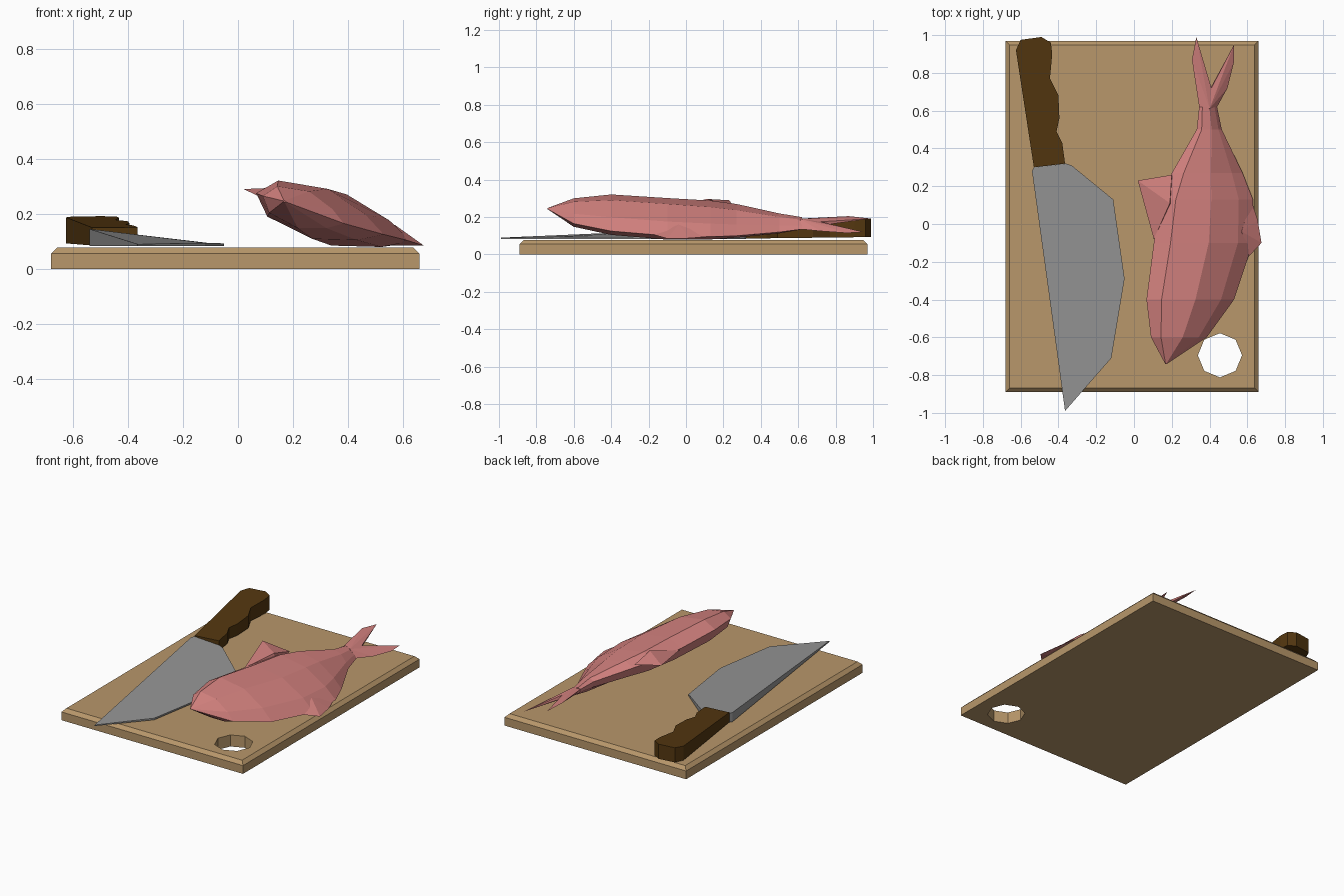
import bpy, bmesh
from mathutils import Vector

if "Cube" in bpy.data.objects:
    bpy.data.objects.remove(bpy.data.objects["Cube"])


def material(name, rgb):
    m = bpy.data.materials.new(name)
    m.diffuse_color = (*rgb, 1)
    m.use_nodes = True
    m.node_tree.nodes["Principled BSDF"].inputs["Base Color"].default_value = m.diffuse_color
    return m


WOOD = material("light wood", (0.48, 0.31, 0.145))
DARK = material("dark wood", (0.088, 0.038, 0.005))
STEEL = material("steel grey", (0.30, 0.30, 0.30))
PINK = material("fish pink", (0.65, 0.22, 0.21))


def finish(name, bm, mat):
    bmesh.ops.recalc_face_normals(bm, faces=bm.faces)
    me = bpy.data.meshes.new(name)
    bm.to_mesh(me)
    bm.free()
    ob = bpy.data.objects.new(name, me)
    bpy.context.collection.objects.link(ob)
    me.materials.append(mat)
    return ob


def loft(name, rings, mat):
    """Closed skin through rings that have equal point counts."""
    bm = bmesh.new()
    vs = [[bm.verts.new(p) for p in r] for r in rings]
    n = len(vs[0])
    for a, b in zip(vs, vs[1:]):
        for i in range(n):
            j = (i + 1) % n
            bm.faces.new((a[i], a[j], b[j], b[i]))
    bm.faces.new(vs[0])
    bm.faces.new(vs[-1])
    return finish(name, bm, mat)


def hull(name, points, mat):
    bm = bmesh.new()
    for p in points:
        bm.verts.new(p)
    bmesh.ops.convex_hull(bm, input=bm.verts)
    loose = [v for v in bm.verts if not v.link_faces]
    bmesh.ops.delete(bm, geom=loose, context='VERTS')
    return finish(name, bm, mat)


# Chopping board with a chamfered top rim
def rect(inset, z):
    x0, x1, y0, y1 = -0.68 + inset, 0.66 - inset, -0.89 + inset, 0.97 - inset
    return [(x0, y0, z), (x1, y0, z), (x1, y1, z), (x0, y1, z)]


board = loft("cutting_board", [rect(0, 0), rect(0, 0.055), rect(0.022, 0.077)], WOOD)

# Octagonal hanging hole
bpy.ops.mesh.primitive_cylinder_add(vertices=8, radius=0.117, depth=0.4,
                                    location=(0.455, -0.695, 0))
cutter = bpy.context.object
cutter.name = "hole_cutter"
cutter.rotation_euler.z = 0
cutter.hide_render = True
cutter.hide_viewport = True
cut = board.modifiers.new("hole", 'BOOLEAN')
cut.operation = 'DIFFERENCE'
cut.solver = 'EXACT'
cut.object = cutter

# Knife blade: wedge, thick at the spine and thin at the cutting edge and tip
blade = [(-0.365, -0.99), (-0.12, -0.71), (-0.05, -0.29), (-0.11, 0.13),
         (-0.33, 0.31), (-0.36, 0.32), (-0.53, 0.30), (-0.54, 0.28)]


def blade_top(x, y):
    along = (y + 0.99) / 1.27                      # 0 at tip, 1 at heel
    spine = -0.365 - 0.175 * along
    across = min(1, max(0, (x - spine) / 0.45))
    return 0.09 + 0.055 * min(1, along) * (1 - across)


loft("knife_blade", [[(x, y, 0.083) for x, y in blade],
                     [(x, y, blade_top(x, y)) for x, y in blade]], STEEL)

# Knife handle with finger grooves
grip = [(-0.53, 0.30), (-0.365, 0.32), (-0.38, 0.43), (-0.41, 0.49), (-0.395, 0.56),
        (-0.40, 0.68), (-0.445, 0.77), (-0.433, 0.90), (-0.44, 0.96), (-0.49, 0.99),
        (-0.60, 0.975), (-0.625, 0.92)]
loft("knife_handle", [[(x, y, 0.085 + 0.012 * (y - 0.3)) for x, y in grip],
                      [(x, y, 0.15 + 0.06 * (y - 0.3)) for x, y in grip]], DARK)

# Fish body: leaning flattened sections (y, back x, back z, belly x, belly z, half thickness)
sections = [(-0.74, 0.165, 0.247, 0.175, 0.243, 0.003),
            (-0.60, 0.09, 0.265, 0.385, 0.165, 0.07),
            (-0.40, 0.066, 0.275, 0.53, 0.125, 0.095),
            (-0.10, 0.105, 0.255, 0.63, 0.10, 0.097),
            (0.13, 0.14, 0.25, 0.63, 0.095, 0.085),
            (0.27, 0.20, 0.24, 0.575, 0.10, 0.07),
            (0.50, 0.332, 0.20, 0.465, 0.12, 0.043),
            (0.62, 0.345, 0.192, 0.44, 0.135, 0.022)]
BULGE = [(0.13, 0.72), (0.50, 1.0), (0.82, 0.52)]
NORMAL = Vector((0.29, 0, 0.957))


def fish_ring(y, bx, bz, vx, vz, t):
    a, b = Vector((bx, y, bz)), Vector((vx, y, vz))
    up = [a.lerp(b, f) + NORMAL * t * k for f, k in BULGE]
    low = [a.lerp(b, f) - NORMAL * t * k for f, k in reversed(BULGE)]
    return [a, *up, b, *low]


loft("fish_body", [fish_ring(*s) for s in sections], PINK)

# Fins
hull("fish_back_fin", [(0.105, -0.08, 0.25), (0.087, 0.06, 0.265), (0.02, 0.23, 0.29),
                       (0.20, 0.26, 0.255), (0.19, 0.11, 0.297), (0.20, 0.10, 0.21)], PINK)
hull("fish_belly_fin", [(0.61, -0.17, 0.105), (0.675, -0.10, 0.085), (0.655, 0.02, 0.087),
                        (0.62, 0.13, 0.097), (0.57, -0.04, 0.16), (0.55, -0.04, 0.085)], PINK)

# Forked tail: two tapering prongs meeting at a notch
notch = [(0.41, 0.72, 0.175), (0.405, 0.72, 0.155)]
for side, roots, outer, tip in (
        ("upper", [(0.345, 0.62, 0.192), (0.40, 0.61, 0.19), (0.385, 0.61, 0.145)],
         [(0.307, 0.87, 0.205)], (0.33, 0.99, 0.192)),
        ("lower", [(0.44, 0.62, 0.135), (0.40, 0.61, 0.19), (0.385, 0.61, 0.145)],
         [(0.495, 0.72, 0.125), (0.53, 0.86, 0.115)], (0.53, 0.95, 0.12))):
    hull(f"fish_tail_{side}", roots + notch + outer + [tip], PINK)
